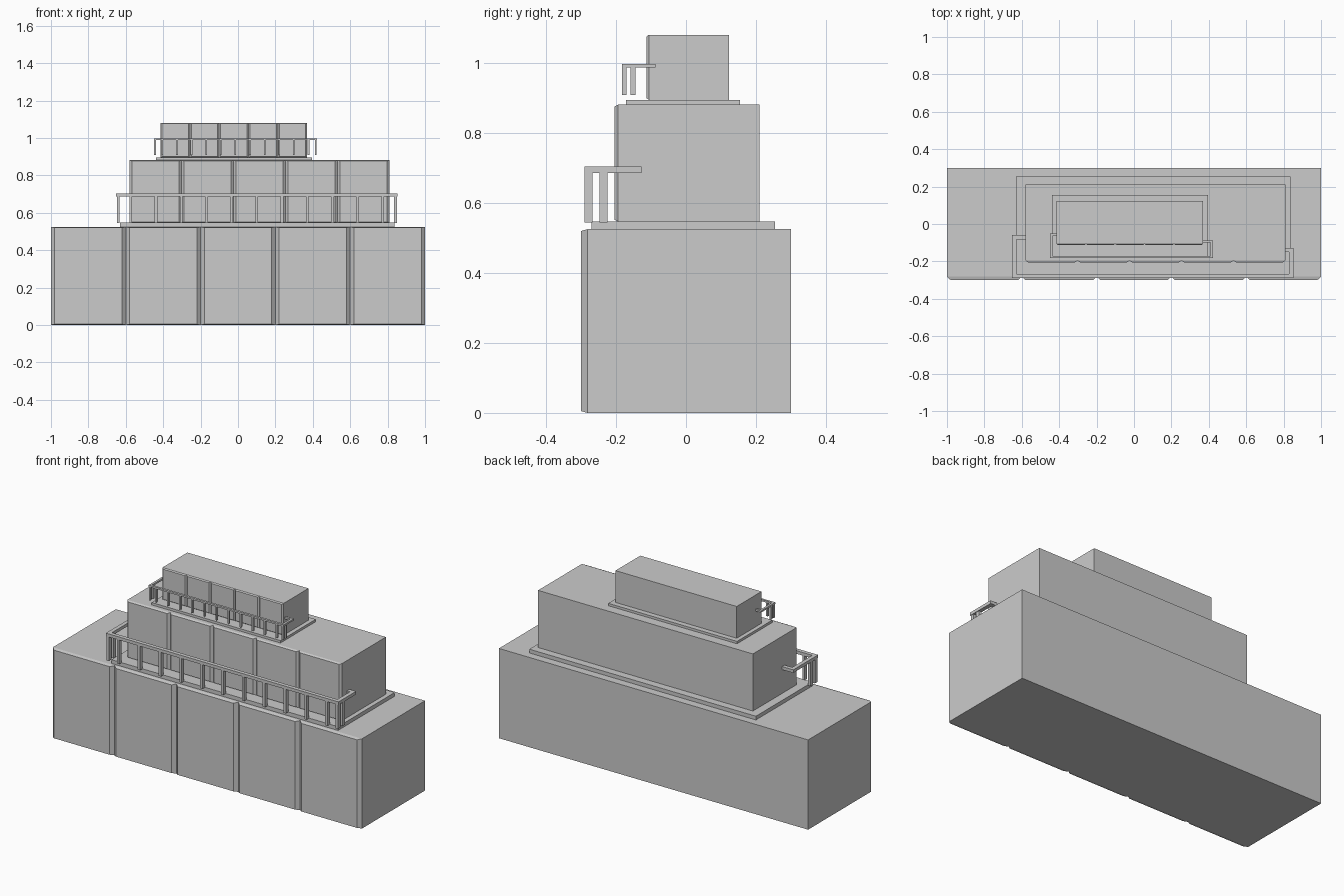
import bpy, bmesh
from mathutils import Vector

if "Cube" in bpy.data.objects:
    bpy.data.objects.remove(bpy.data.objects["Cube"])


def finish(bm, name):
    bmesh.ops.recalc_face_normals(bm, faces=bm.faces)
    me = bpy.data.meshes.new(name)
    bm.to_mesh(me)
    bm.free()
    ob = bpy.data.objects.new(name, me)
    bpy.context.collection.objects.link(ob)
    return ob


def add_box(bm, x0, x1, y0, y1, z0, z1):
    vs = bmesh.ops.create_cube(bm, size=1)["verts"]
    for v in vs:
        v.co = Vector((x1 if v.co.x > 0 else x0,
                       y1 if v.co.y > 0 else y0,
                       z1 if v.co.z > 0 else z0))


def slab(name, *dims):
    bm = bmesh.new()
    add_box(bm, *dims)
    finish(bm, name)


def tier(name, x0, x1, y0, y1, z0, z1, depth, inset, panels=5):
    """Block whose front is split into raised, bevelled panels."""
    bm = bmesh.new()
    add_box(bm, x0, x1, y0 + depth, y1, z0, z1)
    for i in range(1, panels):
        x = x0 + (x1 - x0) * i / panels
        bmesh.ops.bisect_plane(bm, geom=bm.verts[:] + bm.edges[:] + bm.faces[:],
                               plane_co=(x, 0, 0), plane_no=(1, 0, 0))
    bm.normal_update()
    front = [f for f in bm.faces
             if all(abs(v.co.y - y0 - depth) < 1e-5 for v in f.verts)]
    for f in bmesh.ops.extrude_discrete_faces(bm, faces=front)["faces"]:
        c = f.calc_center_median()
        for v in f.verts:
            v.co.x += inset if v.co.x < c.x else -inset
            v.co.z += 0.005 if v.co.z < c.z else -0.005
            v.co.y = y0
    finish(bm, name)


def railing(name, x0, x1, y0, left_end, right_end, wall, z_post, z_rail, z_top,
            w, t, side_y, count=11):
    """Handrail along the front, down both sides and back to the wall."""
    bm = bmesh.new()
    z = (z_rail, z_top)
    add_box(bm, x0, x1, y0, y0 + w, *z)
    add_box(bm, x0, x0 + w, y0 + w, left_end - w, *z)
    add_box(bm, x1 - w, x1, y0 + w, right_end - w, *z)
    add_box(bm, x0, wall[0], left_end - w, left_end, *z)
    add_box(bm, wall[1], x1, right_end - w, right_end, *z)
    finish(bm, name + "_handrail")

    bm = bmesh.new()
    a, b = x0 + w / 2, x1 - w / 2
    xs = [a + (b - a) * (i + 0.5) / count for i in range(count)]
    spots = [(x, y0) for x in xs + [a, b]] + [(a, side_y), (b, side_y)]
    for x, y in spots:
        add_box(bm, x - t / 2, x + t / 2, y, y + w, z_post, z_rail)
    finish(bm, name + "_posts")


# Stacked blocks
tier("lower_block", -1, 1, -0.30, 0.30, 0, 0.525, 0.018, 0.02)
tier("middle_block", -0.58, 0.81, -0.205, 0.21, 0.547, 0.881, 0.011, 0.013)
tier("upper_block", -0.414, 0.37, -0.113, 0.123, 0.895, 1.081, 0.007, 0.008)

# Thin floor slabs between blocks
slab("middle_floor", -0.63, 0.836, -0.27, 0.254, 0.525, 0.547)
slab("upper_floor", -0.438, 0.395, -0.172, 0.154, 0.881, 0.895)

# Balcony railings
railing("middle_balcony", -0.652, 0.853, -0.29, -0.06, -0.127, (-0.58, 0.81),
        0.545, 0.686, 0.704, 0.023, 0.015, -0.247)
railing("upper_balcony", -0.45, 0.422, -0.183, -0.05, -0.087, (-0.414, 0.37),
        0.909, 0.988, 0.998, 0.013, 0.009, -0.158)
